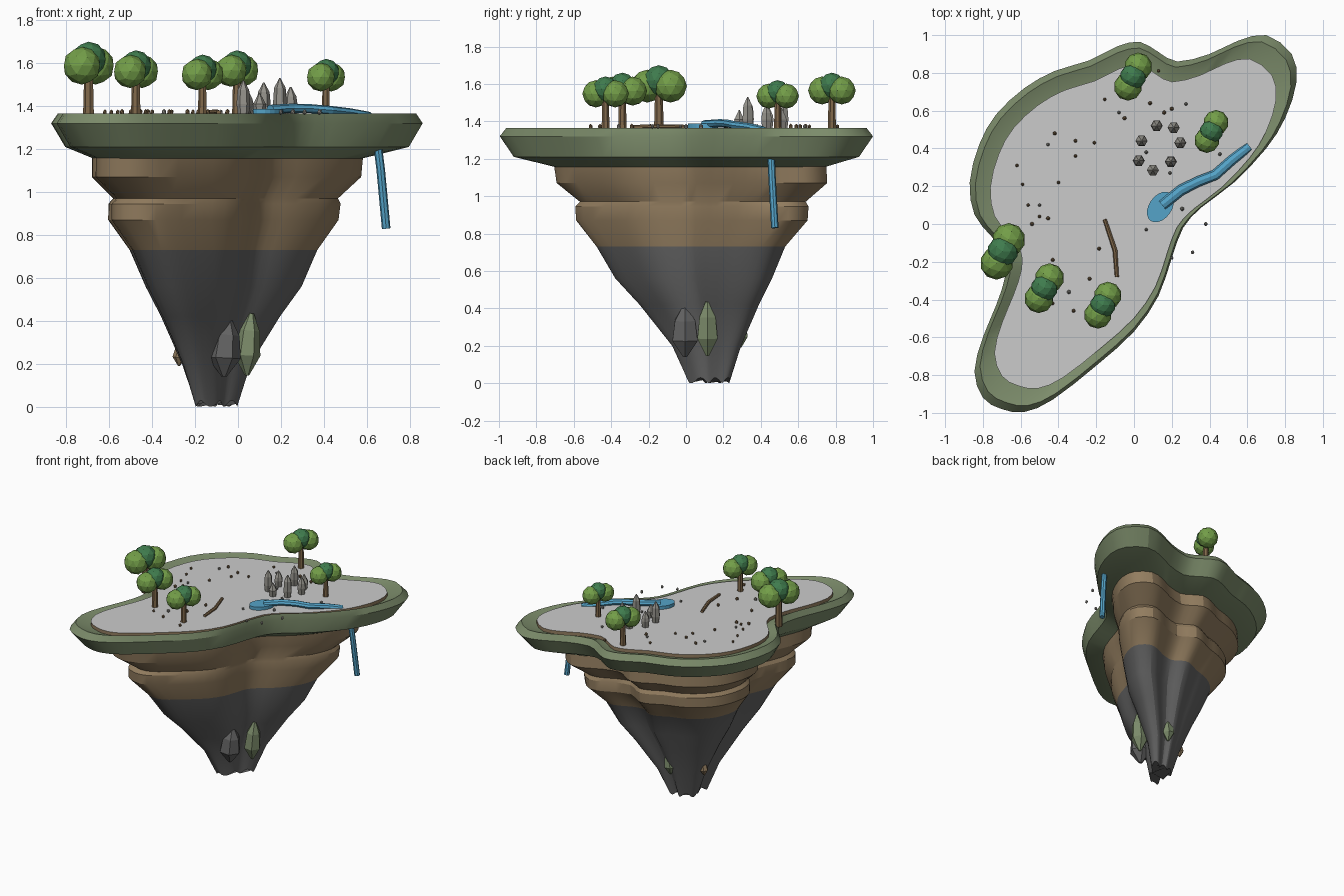
import bpy, bmesh, math, random
from mathutils import Vector

if "Cube" in bpy.data.objects:
    bpy.data.objects.remove(bpy.data.objects["Cube"])

random.seed(4)


def mat(name, r, g, b):
    m = bpy.data.materials.new(name)
    m.diffuse_color = (r, g, b, 1)
    m.use_nodes = True
    m.node_tree.nodes["Principled BSDF"].inputs["Base Color"].default_value = m.diffuse_color
    return m


PALE = mat("pale_ground", .60, .60, .60)
MOSS = mat("moss_green", .20, .26, .145)
EARTH = mat("earth_brown", .29, .205, .115)
ROCK = mat("dark_rock", .125, .125, .125)
WATER = mat("water_blue", .09, .37, .58)
LEAF = mat("leaf_light", .17, .34, .065)
LEAF2 = mat("leaf_dark", .05, .20, .075)
WOOD = mat("wood", .22, .14, .07)
STONE = mat("stone", .30, .29, .26)


def finish(bm, name, mats, smooth=None):
    bmesh.ops.recalc_face_normals(bm, faces=bm.faces)
    me = bpy.data.meshes.new(name)
    bm.to_mesh(me)
    bm.free()
    ob = bpy.data.objects.new(name, me)
    bpy.context.collection.objects.link(ob)
    for m in mats:
        me.materials.append(m)
    if smooth:
        bpy.ops.object.select_all(action='DESELECT')
        ob.select_set(True)
        bpy.context.view_layer.objects.active = ob
        bpy.ops.object.shade_smooth_by_angle(angle=math.radians(smooth))
    return ob


def loft(name, rings, mats, rule=None, caps=True, smooth=None):
    """Skin a list of equal-length closed rings."""
    bm = bmesh.new()
    vs = [[bm.verts.new(p) for p in r] for r in rings]
    n = len(rings[0])
    for k in range(len(vs) - 1):
        for i in range(n):
            j = (i + 1) % n
            f = bm.faces.new((vs[k][i], vs[k][j], vs[k + 1][j], vs[k + 1][i]))
            f.material_index = rule(k) if rule else 0
    if caps:
        f = bm.faces.new(vs[0][::-1])
        f.material_index = rule(0) if rule else 0
        f = bm.faces.new(vs[-1])
        f.material_index = rule(len(vs) - 1) if rule else 0
    return finish(bm, name, mats, smooth)


def tube(name, pts, radii, m, sides=8, flat=1.0):
    """Tube through points; flat squashes its height."""
    pts = [Vector(p) for p in pts]
    rings = []
    for i, p in enumerate(pts):
        d = (pts[min(i + 1, len(pts) - 1)] - pts[max(i - 1, 0)]).normalized()
        u = d.cross(Vector((0, 0, 1)) if abs(d.z) < .8 else Vector((0, 1, 0))).normalized()
        v = u.cross(d)
        ang = [2 * math.pi * k / sides for k in range(sides)]
        rings.append([p + radii[i] * (u * math.cos(a) + v * math.sin(a) * flat) for a in ang])
    return loft(name, rings, [m])


def ball(name, c, r, m, sub=2, stretch=1.0):
    bm = bmesh.new()
    bmesh.ops.create_icosphere(bm, subdivisions=sub, radius=r)
    for v in bm.verts:
        v.co = Vector((v.co.x, v.co.y, v.co.z * stretch)) + Vector(c)
    return finish(bm, name, [m])


# Island outline, counterclockwise, smoothed with a Catmull-Rom spline
OUT = [(.86, .75), (.835, .90), (.70, 1.0), (.55, .97), (.40, .90), (.23, .86), (.13, .91),
       (.03, .965), (-.09, .94), (-.24, .865), (-.42, .81), (-.58, .72), (-.73, .58),
       (-.82, .42), (-.87, .22), (-.845, .05), (-.76, -.06), (-.69, -.15), (-.68, -.27),
       (-.73, -.43), (-.80, -.60), (-.845, -.78), (-.80, -.92), (-.70, -.98), (-.58, -.995),
       (-.43, -.93), (-.2, -.75), (0, -.57), (.13, -.38), (.20, -.18), (.26, -.02),
       (.36, .09), (.53, .22), (.70, .40), (.80, .56)]
outline = []
for i in range(len(OUT)):
    p0, p1, p2, p3 = (Vector(OUT[(i + k) % len(OUT)]) for k in (-1, 0, 1, 2))
    outline += [p1, (9 * (p1 + p2) - p0 - p3) / 16]


def ring(z, s, cx=0, cy=0, jag=0):
    return [Vector((p.x * s + cx, p.y * s + cy, z + jag * math.sin(i * .7)))
            for i, p in enumerate(outline)]


# Tapering rock body: dark rock below, layered earth above
body = [(.015, .115, -.10, .12, .015), (.2, .185, -.10, .11), (.42, .32, -.08, .07),
        (.56, .42, -.065, .04), (.73, .505, -.065, .025), (.87, .62, -.065, .03),
        (.945, .625, -.06, .03), (.97, .605, -.055, .035), (1.07, .725, -.05, .03),
        (1.17, .73, -.045, .02)]
loft("rock_body", [ring(*b) for b in body], [ROCK, EARTH],
     lambda k: 0 if k < 4 else 1, smooth=25)

# Mossy rim with a dished inside, and the ground slab lying in it
rim = [(1.155, .72, -.045, .02), (1.21, .925), (1.32, 1.0), (1.365, .965), (1.335, .87)]
loft("moss_rim", [ring(*r) for r in rim], [MOSS], smooth=25)
loft("ground_slab", [ring(1.325, .875), ring(1.362, .875)], [EARTH, PALE],
     lambda k: 0 if k == 0 else 1)

# Trees: trunk, two light crowns and a darker top crown
TREES = [(-.695, -.145, 1.70, .100), (-.475, -.34, 1.66, .088), (-.165, -.43, 1.64, .083),
         (-.005, .78, 1.66, .085), (.41, .49, 1.62, .076)]
for x, y, top, r in TREES:
    tube("tree_trunk", [(x, y, 1.34), (x, y, top - r)], [r * .27, r * .2], WOOD, 7)
    ball("tree_crown_top", (x, y, top - r * .82), r * .82, LEAF2)
    for s in (-1, 1):
        ball("tree_crown_side", (x + s * .32 * r, y + s * .62 * r, top - r * 1.12), r * .88, LEAF)

# Circle of pointed standing stones
for x, y, top in [(.04, .44, 1.48), (.12, .52, 1.51), (.21, .51, 1.47), (.245, .43, 1.49),
                  (.195, .33, 1.53), (.10, .285, 1.46), (.025, .335, 1.52)]:
    tube("standing_stone", [(x, y, 1.35), (x, y, 1.41), (x, y, top - .045), (x, y, top)],
         [.024, .032, .027, .003], STONE, 6)

# Pond, stream and waterfall
c, sn = math.cos(.95), math.sin(.95)
pond = [(.09 * math.cos(a), .06 * math.sin(a)) for a in (math.tau * i / 20 for i in range(20))]
loft("pond", [[(.14 + c * u - sn * v, .09 + sn * u + c * v, z) for u, v in pond]
              for z in (1.355, 1.387)], [WATER])
tube("stream", [(.15, .10, 1.385), (.25, .18, 1.39), (.34, .225, 1.388), (.43, .26, 1.38),
                (.52, .34, 1.37), (.61, .41, 1.355)],
     [.028, .029, .028, .028, .027, .025], WATER, 8, .75)
tube("waterfall", [(.635, .45, 1.34), (.665, .46, 1.1), (.69, .475, .83)],
     [.02, .02, .02], WATER, 8)

# Fallen log
tube("fallen_log", [(-.155, .025, 1.37), (-.10, -.14, 1.372), (-.09, -.28, 1.37)],
     [.011, .013, .011], WOOD, 7)

# Scattered pebbles
PEBBLES = [(-.62, .31), (-.59, .21), (-.40, .22), (-.56, .10), (-.50, .10), (-.50, .04),
           (-.455, .03), (-.54, 0), (-.42, .48), (-.455, .42), (-.31, .44), (-.31, .36),
           (-.21, .43), (-.155, .66), (-.08, .59), (-.05, .56), (.085, .64), (.16, .59),
           (.20, .61), (.275, .635), (.13, .81), (-.43, -.19), (-.185, -.13), (-.235, -.29),
           (-.345, -.36), (-.43, -.42), (-.32, -.46), (-.14, -.51), (.065, .38), (.19, .27),
           (.455, .37), (.065, -.03), (.255, .08), (.38, 0), (.31, -.15), (.20, -.18)]
for i, (x, y) in enumerate(PEBBLES):
    grey = i > 27 or i % 5 == 4
    ball("pebble", (x, y, 1.372), random.uniform(.009, .012), STONE if grey else WOOD, 1, 1.3)

# Crystals growing out of the lower rock: x, y, centre z, radius, half height
for x, y, z, r, h, m in [(-.065, -.005, .275, .078, .135, ROCK), (.042, .115, .29, .062, .145, MOSS),
                         (-.07, .29, .28, .045, .09, MOSS), (-.275, .17, .25, .03, .06, EARTH)]:
    tube("rock_crystal", [(x, y, z - h), (x, y, z - h * .35), (x + .01, y, z + h * .45),
                          (x + .02, y, z + h)], [r * .15, r, r * .8, r * .2], m, 6)
